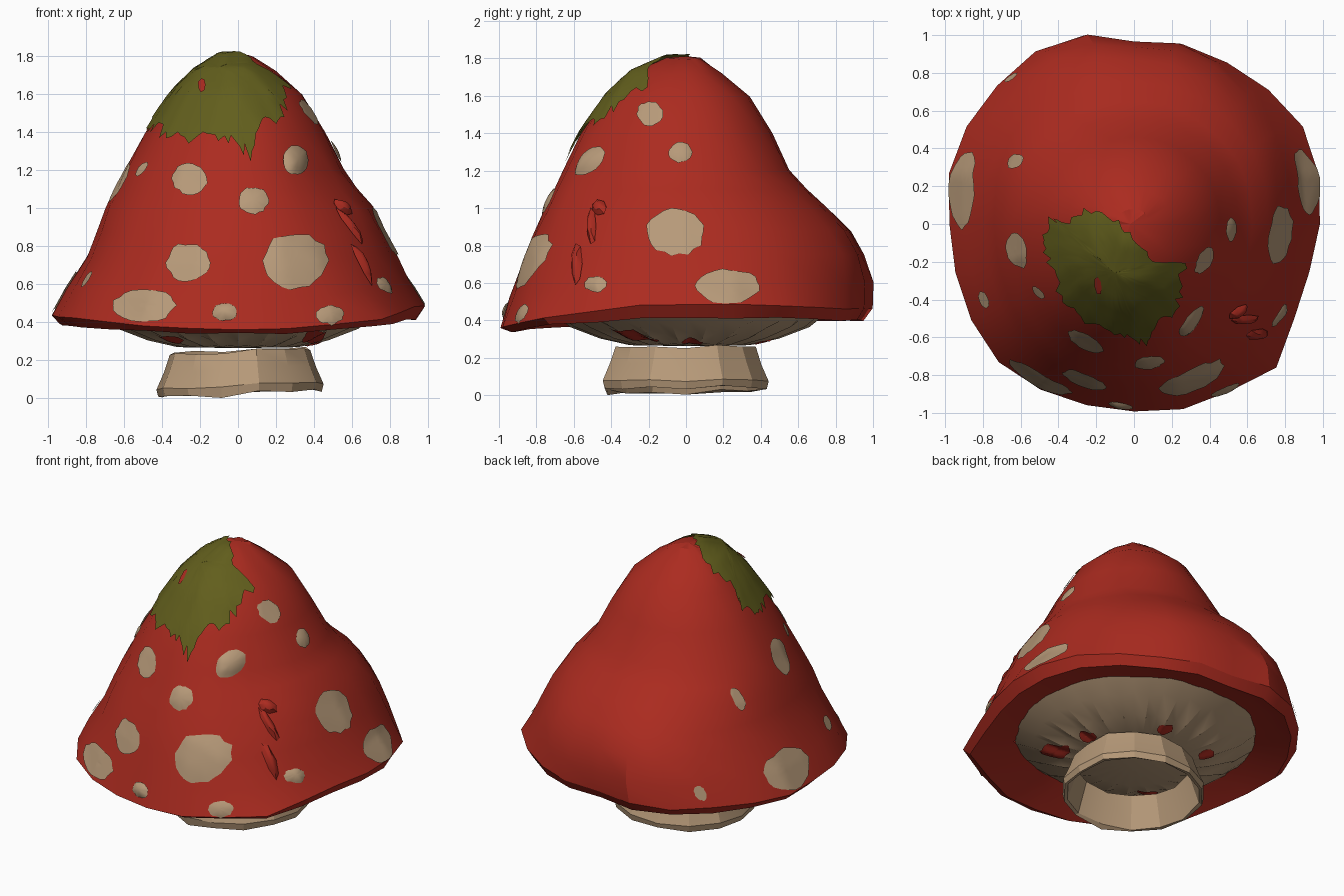
import bpy, bmesh, math, random
from mathutils import Vector
from mathutils.bvhtree import BVHTree

random.seed(4)
if "Cube" in bpy.data.objects:
    bpy.data.objects.remove(bpy.data.objects["Cube"])


def material(name, rgb):
    m = bpy.data.materials.new(name)
    m.use_nodes = True
    m.diffuse_color = (*rgb, 1)
    m.node_tree.nodes["Principled BSDF"].inputs["Base Color"].default_value = (*rgb, 1)
    return m


red = material("cap red", (0.41, 0.024, 0.014))
beige = material("pale beige", (0.47, 0.32, 0.19))
green = material("moss green", (0.122, 0.113, 0.012))


def finish(name, bm, mat, angle=25):
    mesh = bpy.data.meshes.new(name)
    bm.to_mesh(mesh)
    bm.free()
    mesh.materials.append(mat)
    obj = bpy.data.objects.new(name, mesh)
    bpy.context.collection.objects.link(obj)
    bpy.ops.object.select_all(action="DESELECT")
    obj.select_set(True)
    bpy.context.view_layer.objects.active = obj
    bpy.ops.object.shade_smooth_by_angle(angle=math.radians(angle))
    return obj


def loft(rings, tip_start=None, tip_end=None, loop=False):
    """Skin a list of point rings, with optional centre points at the ends."""
    bm = bmesh.new()
    rows = [[bm.verts.new(p) for p in ring] for ring in rings]
    n = len(rows[0])
    pairs = list(zip(rows, rows[1:])) + ([(rows[-1], rows[0])] if loop else [])
    for a, b in pairs:
        for i in range(n):
            bm.faces.new((a[i], a[(i + 1) % n], b[(i + 1) % n], b[i]))
    for tip, row in ((tip_start, rows[0]), (tip_end, rows[-1])):
        if tip is not None:
            v = bm.verts.new(tip)
            for i in range(n):
                bm.faces.new((row[i], row[(i + 1) % n], v))
    bmesh.ops.recalc_face_normals(bm, faces=bm.faces)
    return bm


# Cap: uneven bell, each level gives height and reach to left, right, front, back
SEGS = 24
OUTLINE = [.97, 1, 1.025, 1.0, .985, .98, .955, 1.03, 1.05, 1.03, 1.02, 1.015,
           .98, .97, 1, 1.02, .995, .97, .98, 1, 1.01, 1.06, .98, .955]
LEVELS = [(1.8, .1, .08, .11, .08), (1.72, .23, .2, .29, .19), (1.6, .35, .34, .42, .34),
          (1.4, .48, .46, .56, .46), (1.2, .6, .56, .66, .56), (1.1, .65, .63, .71, .65),
          (1.0, .70, .71, .76, .76), (.88, .745, .775, .825, .88), (.75, .80, .84, .88, .955),
          (.6, .9, .9, .94, .985), (.46, .98, .99, 1.0, .99)]


def rim_drop(a):
    s = math.sin(a)
    return -.105 * max(0, -s) ** 2 + .025 * math.cos(a) * (1 - s * s)


def cap_ring(level, scale=1.0, drop=1.0, jitter=.009):
    z, xn, xp, yn, yp = level
    w = min(1, max(0, (1.4 - z) / .9))
    ring = []
    for i in range(SEGS):
        a = math.tau * i / SEGS
        c, s = math.cos(a), math.sin(a)
        k = scale * (1 + w * (OUTLINE[i] / .98 - 1)) + random.uniform(-jitter, jitter)
        if i == SEGS - 3 and .5 < z < 1.3:
            k -= .05  # long crease down the front left side
        x = c * (xp if c > 0 else xn) * k
        y = s * (yp if s > 0 else yn) * k
        ring.append((x, y, z + drop * w * w * rim_drop(a) + random.uniform(-jitter, jitter) * .6))
    return ring


rings = [cap_ring(v) for v in LEVELS]
base = LEVELS[-1][1:]
rings += [cap_ring((.4, *base), .95, .6), cap_ring((.43, *base), .85, .4),
          cap_ring((.46, *base), .69, 0)]
bm = loft(rings, tip_start=(-.02, 0, 1.812))
cap_tree = BVHTree.FromBMesh(bm)
finish("cap", bm, red)

# Gills: pleated shallow bowl under the cap
gill_rings = []
for r, z, pleat in ((.76, .46, .0), (.64, .38, .016), (.48, .315, .012), (.32, .272, .005)):
    gill_rings.append([(r * math.cos(t), r * math.sin(t) + .02, z + pleat * (-1) ** i)
                       for i in range(44) for t in [math.tau * i / 44]])
bm = loft(gill_rings, tip_end=(0, 0, .262))
gill_tree = BVHTree.FromBMesh(bm)
finish("gills", bm, beige, 30)

# Stem: short flared open ring with a thin wall
SIDES = 14
wobble = [random.uniform(-.02, .02) for _ in range(SIDES)]
stem_rings = []
for r, z in ((.38, .25), (.41, .16), (.45, .07), (.44, .03), (.42, .035), (.355, .235)):
    stem_rings.append([((r + wobble[i] * .6) * math.cos(t) + .01, (r + wobble[i] * .6) * math.sin(t),
                        z + wobble[i] * .7 + .015 * math.cos(t) + random.uniform(-.006, .006))
                       for i in range(SIDES) for t in [math.tau * i / SIDES]])
stem_rings[3][10] = (*stem_rings[3][10][:2], 0)
finish("stem", loft(stem_rings, loop=True), beige, 20)


# Patches: thin plates projected on a surface along one axis
AXES = {"front": lambda u, v: ((u, -3, v), (0, 1, 0)),
        "left": lambda u, v: ((3, u, v), (-1, 0, 0)),
        "right": lambda u, v: ((-3, u, v), (1, 0, 0)),
        "top": lambda u, v: ((u, v, 3), (0, 0, -1)),
        "below": lambda u, v: ((u, v, -3), (0, 0, 1))}


def patch(name, tree, side, outline, centre, mat, dome=0.0, steps=5, lift=.008):
    def place(u, v, height):
        o, d = (Vector(p) for p in AXES[side](u, v))
        hit, normal = tree.ray_cast(o, d)[:2]
        if hit is None:
            hit, normal = tree.find_nearest(o + d * 2.1)[:2]
        if normal.dot(d) > 0:
            normal = -normal
        return hit + normal * height

    cu, cv = centre
    rows = []
    for k in range(steps, 0, -1):
        f = k / steps
        rows.append([place(cu + (u - cu) * f, cv + (v - cv) * f, lift + dome * (1 - f * f))
                     for u, v in outline])
    bm = loft(rows, tip_end=place(cu, cv, lift + dome))
    direction = Vector(AXES[side](0, 0)[1])
    if sum((f.normal.dot(direction) for f in bm.faces)) > 0:
        bmesh.ops.reverse_faces(bm, faces=bm.faces)
    finish(name, bm, mat, 30)


def blob(u, v, ru, rv, n=22):
    pts = []
    for i in range(n):
        t, k = math.tau * i / n, random.uniform(.93, 1.09)
        pts.append((u + ru * k * math.cos(t), v + rv * k * math.sin(t)))
    return pts


SPOTS = {
    "front": [(-.25, 1.15, .09, .08, 0), (.08, 1.035, .078, .07, .015), (.3, 1.25, .062, .078, .025),
              (-.26, .71, .112, .1, 0), (.3, .72, .17, .145, .01), (-.49, .485, .16, .085, 0),
              (-.07, .45, .065, .045, .02), (.48, .435, .075, .047, .01)],
    "left": [(-.19, 1.5, .068, .065, 0), (-.03, 1.295, .06, .053, .01), (-.055, .87, .155, .125, 0),
             (.22, .58, .17, .09, 0), (-.48, .59, .06, .042, .015)],
    "right": [(-.14, 1.13, .09, .105, 0), (-.36, 1.2, .032, .037, 0), (.18, .56, .2, .11, 0),
              (-.4, .62, .045, .04, 0), (.33, 1.02, .038, .065, 0), (.77, .55, .024, .047, 0)]}
for side, spots in SPOTS.items():
    for u, v, ru, rv, dome in spots:
        patch("spot_" + side, cap_tree, side, blob(u, v, ru, rv), (u, v), beige, dome)

# Red blotches on the gills
for u, v, ru, rv in ((.4, -.28, .06, .13), (.4, .03, .05, .055), (.09, .41, .05, .045),
                     (-.32, .32, .05, .045), (-.36, -.3, .07, .05)):
    patch("gill_blotch", gill_tree, "below", blob(u, v, ru, rv), (u, v), red)

# Peeling flaps of skin beside the crease
for u, v, ru, rv in ((-.58, .7, .03, .11), (-.5, .9, .025, .1), (-.46, 1.0, .04, .04)):
    patch("skin_flap", cap_tree, "left", blob(u, v, ru, rv, 7), (u, v), red, .03, 2)

# Moss: ragged sheet draped over the top and front, with a small torn gap
MOSS = [(-.49, -.07), (-.43, .03), (-.36, .0), (-.25, .07), (-.1, .03), (.0, -.07), (.1, -.19),
        (.26, -.2), (.24, -.35), (.2, -.46), (.11, -.51), (.06, -.62), (-.03, -.59), (-.12, -.57),
        (-.28, -.49), (-.38, -.38), (-.44, -.2)]
ragged = []
for (u0, v0), (u1, v1) in zip(MOSS, MOSS[1:] + MOSS[:1]):
    for j in range(5):
        f = j / 5
        k = 1 + random.uniform(-.08, .06)
        u, v = u0 + (u1 - u0) * f, v0 + (v1 - v0) * f
        ragged.append((-.1 + (u + .1) * k, -.25 + (v + .25) * k))
patch("moss", cap_tree, "top", ragged, (-.1, -.25), green, 0, 8, .018)
patch("moss_gap", cap_tree, "front", blob(-.18, 1.63, .02, .035, 7), (-.18, 1.63), red, 0, 2, .024)
